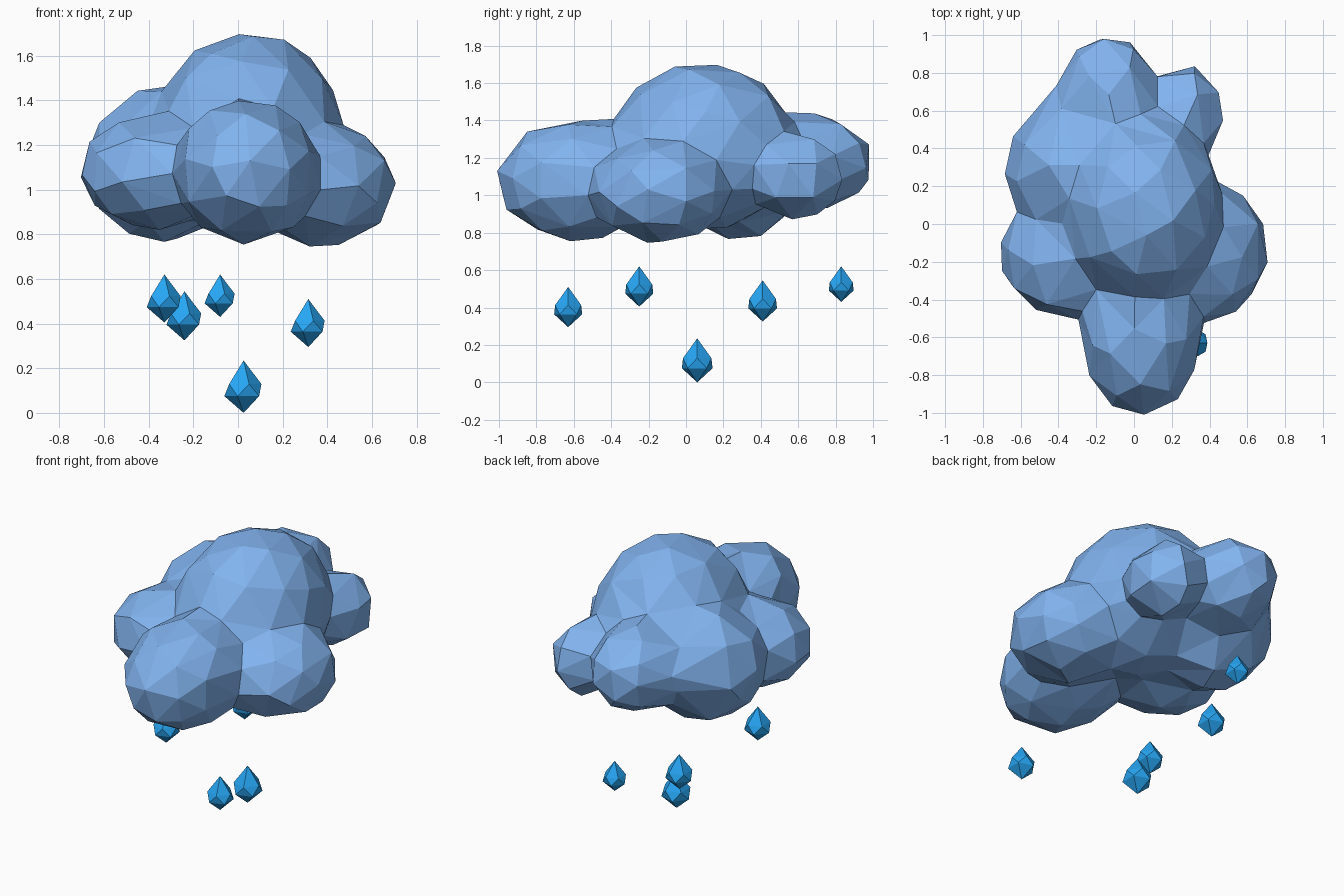
import bpy, bmesh
from mathutils import Matrix, Vector

if "Cube" in bpy.data.objects:
    bpy.data.objects.remove(bpy.data.objects["Cube"])


def material(name, color):
    m = bpy.data.materials.new(name)
    m.diffuse_color = (*color, 1)
    m.use_nodes = True
    m.node_tree.nodes["Principled BSDF"].inputs["Base Color"].default_value = m.diffuse_color
    return m


def add_object(name, bm, mat):
    mesh = bpy.data.meshes.new(name)
    bm.to_mesh(mesh)
    bm.free()
    mesh.materials.append(mat)
    ob = bpy.data.objects.new(name, mesh)
    bpy.context.collection.objects.link(ob)
    return ob


cloud_blue = material("cloud_blue", (0.22, 0.45, 0.86))
rain_blue = material("rain_blue", (0.02, 0.38, 0.90))

# Cloud puffs: centre, radii
puffs = [
    ((0.05, 0.09, 1.26), (0.41, 0.49, 0.44)),    # dome
    ((0.04, -0.58, 1.08), (0.32, 0.43, 0.32)),   # front
    ((0.38, -0.14, 1.02), (0.33, 0.36, 0.27)),   # right
    ((-0.37, -0.16, 1.08), (0.34, 0.33, 0.25)),  # left front
    ((-0.34, 0.29, 1.11), (0.34, 0.34, 0.34)),   # left back
    ((-0.14, 0.64, 1.18), (0.26, 0.36, 0.26)),   # back
    ((0.27, 0.59, 1.10), (0.21, 0.25, 0.22)),    # back right
    ((-0.24, 0.42, 1.16), (0.33, 0.36, 0.24)),   # back left filler
]
bm = bmesh.new()
for centre, radii in puffs:
    mat = Matrix.Translation(centre) @ Matrix.Diagonal((*radii, 1))
    bmesh.ops.create_icosphere(bm, subdivisions=3, radius=1.02, matrix=mat)
cloud = add_object("cloud", bm, cloud_blue)

# Fuse the puffs, blend the creases and reduce to large facets
remesh = cloud.modifiers.new("fuse", 'REMESH')
remesh.mode = 'VOXEL'
remesh.voxel_size = 0.035
soften = cloud.modifiers.new("soften", 'SMOOTH')
soften.factor = 0.5
soften.iterations = 18
facet = cloud.modifiers.new("facet", 'DECIMATE')
facet.ratio = 0.021

# Raindrops: position of the lower tip, height
drops = [
    ((-0.33, -0.25, 0.405), 0.215),
    ((0.315, -0.63, 0.295), 0.215),
    ((0.025, 0.06, 0.00), 0.235),
    ((-0.24, 0.41, 0.325), 0.22),
    ((-0.08, 0.83, 0.43), 0.19),
]
for i, (tip, h) in enumerate(drops, 1):
    bm = bmesh.new()
    bmesh.ops.create_icosphere(bm, subdivisions=1, radius=1)
    for v in bm.verts:
        # bottom tip, lower ring, upper ring, stretched top tip
        z = 0 if v.co.z < -0.9 else 0.32 if v.co.z < 0 else 0.55 if v.co.z < 0.9 else 1
        r = 0.41 if v.co.z < 0 else 0.38
        v.co = Vector((v.co.x * r * h, v.co.y * r * h, z * h)) + Vector(tip)
    add_object(f"raindrop_{i}", bm, rain_blue)
